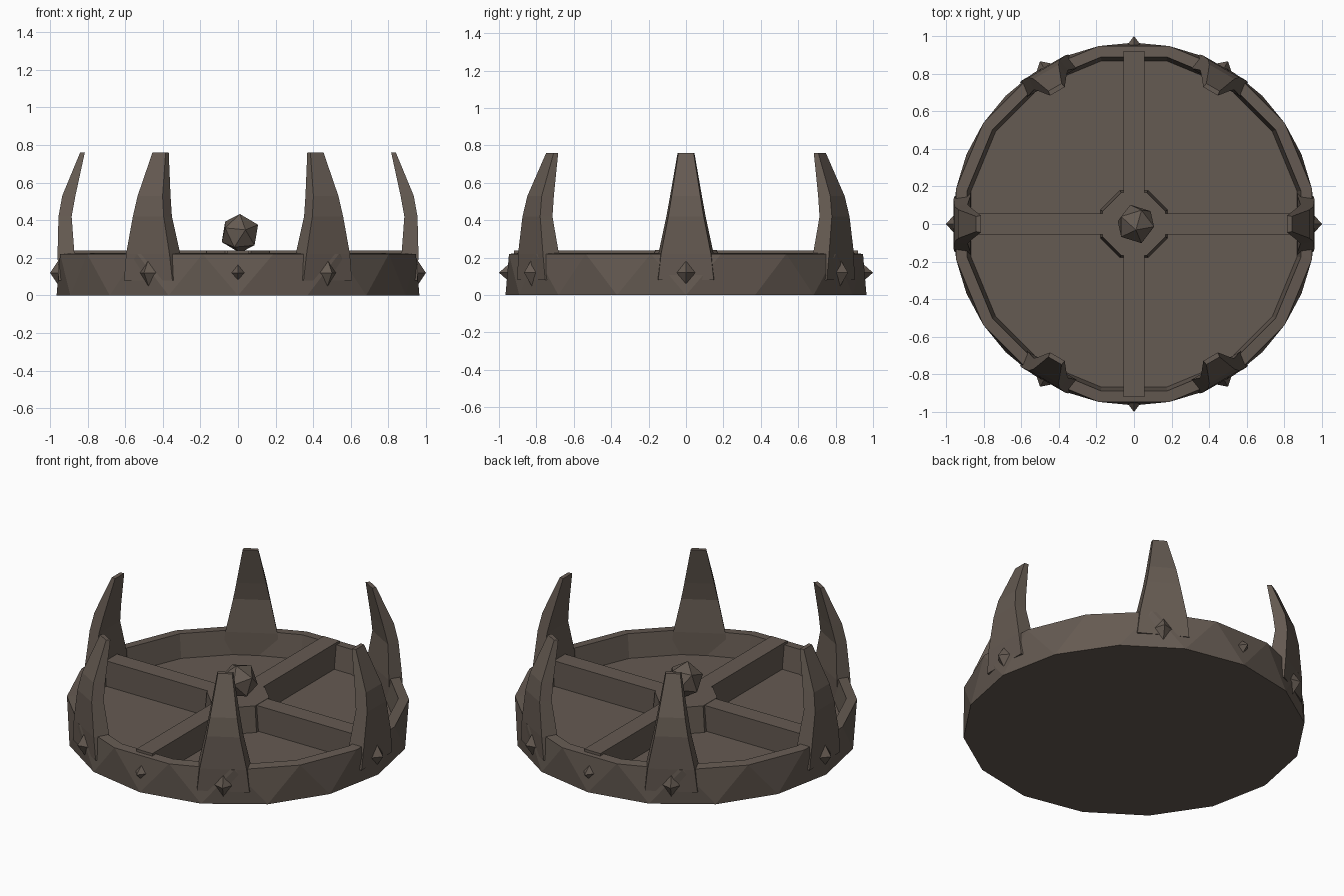
import bpy, bmesh
from math import sin, cos, pi, radians
from mathutils import Matrix, Vector

cube = bpy.data.objects.get("Cube")
if cube:
    bpy.data.objects.remove(cube, do_unlink=True)

stone = bpy.data.materials.new("dark brown stone")
stone.use_nodes = True
COLOUR = (0.13, 0.103, 0.084, 1)
stone.diffuse_color = COLOUR
stone.node_tree.nodes["Principled BSDF"].inputs["Base Color"].default_value = COLOUR


def finish(name, bm, matrix=None):
    """Turn a bmesh into a flat shaded stone object."""
    bmesh.ops.recalc_face_normals(bm, faces=bm.faces)
    if matrix:
        bm.transform(matrix)
    mesh = bpy.data.meshes.new(name)
    bm.to_mesh(mesh)
    bm.free()
    mesh.materials.append(stone)
    obj = bpy.data.objects.new(name, mesh)
    bpy.context.collection.objects.link(obj)
    return obj


def ring(bm, radius, z, sides, turn=0.0):
    return [bm.verts.new((radius * cos(2 * pi * (i + turn) / sides),
                          radius * sin(2 * pi * (i + turn) / sides), z))
            for i in range(sides)]


def bridge(bm, a, b):
    n = len(a)
    for i in range(n):
        bm.faces.new((a[i], a[(i + 1) % n], b[(i + 1) % n], b[i]))


def loft(name, sections, matrix=None):
    """Skin a list of closed point loops and cap both ends."""
    bm = bmesh.new()
    loops = [[bm.verts.new(p) for p in s] for s in sections]
    for a, b in zip(loops, loops[1:]):
        bridge(bm, a, b)
    bm.faces.new(loops[0])
    bm.faces.new(loops[-1])
    return finish(name, bm, matrix)


def around(degrees):
    return Matrix.Rotation(radians(degrees), 4, 'Z')


# Dish: faceted outer wall of alternating triangles, flat rim, sunken floor
SIDES = 16
bm = bmesh.new()
bottom = ring(bm, 0.965, 0, SIDES)
top = ring(bm, 0.965, 0.22, SIDES, 0.5)
lip = ring(bm, 0.905, 0.225, SIDES, 0.5)
floor = ring(bm, 0.885, 0.08, SIDES, 0.5)
for i in range(SIDES):
    j = (i + 1) % SIDES
    bm.faces.new((bottom[i], bottom[j], top[i]))
    bm.faces.new((top[i], bottom[j], top[j]))
bridge(bm, top, lip)
bridge(bm, lip, floor)
bm.faces.new(bottom)
bm.faces.new(floor)
finish("dish", bm)

# Four spokes running from the hub to the rim
for k in range(4):
    section = [(-0.055, 0.07), (0.055, 0.07), (0.055, 0.238), (-0.055, 0.238)]
    loft("spoke", [[(r, y, z) for y, z in section] for r in (0.1, 0.92)], around(90 * k))

# Octagonal hub, slightly wider at the foot
bm = bmesh.new()
foot = ring(bm, 0.195, 0.07, 8, 0.5)
head = ring(bm, 0.18, 0.24, 8, 0.5)
bridge(bm, foot, head)
bm.faces.new(foot)
bm.faces.new(head)
finish("hub", bm)

# Faceted ball on the hub
bm = bmesh.new()
bmesh.ops.create_icosphere(bm, subdivisions=1, radius=0.108)
finish("hub_ball", bm, Matrix.Translation((0.01, 0.0, 0.33)) @ Matrix.Rotation(0.3, 4, 'X'))

# Six claws curving inward: height, inner radius, outer radius, half width
CLAW = [(0.08, 0.87, 0.955, 0.165), (0.22, 0.87, 0.96, 0.148),
        (0.42, 0.885, 0.955, 0.105), (0.53, 0.865, 0.935, 0.085),
        (0.76, 0.815, 0.84, 0.045)]
for k in range(6):
    loops = [[(a, -w, z), (b, -w * 0.9, z), (b, w * 0.9, z), (a, w, z)]
             for z, a, b, w in CLAW]
    loft("claw", loops, around(60 * k))


# Small pointed studs on the outer wall
def stud(degrees, half_width, half_height):
    bm = bmesh.new()
    base = [bm.verts.new((0.92, half_width * cos(a * pi / 2),
                          0.12 + half_height * sin(a * pi / 2))) for a in range(4)]
    tip = bm.verts.new((1.0, 0, 0.12))
    bm.faces.new(base)
    for i in range(4):
        bm.faces.new((base[i], base[(i + 1) % 4], tip))
    finish("stud", bm, around(degrees))


for k in range(6):
    stud(60 * k, 0.09, 0.12)
for angle in (90, 270):
    stud(angle, 0.06, 0.07)
